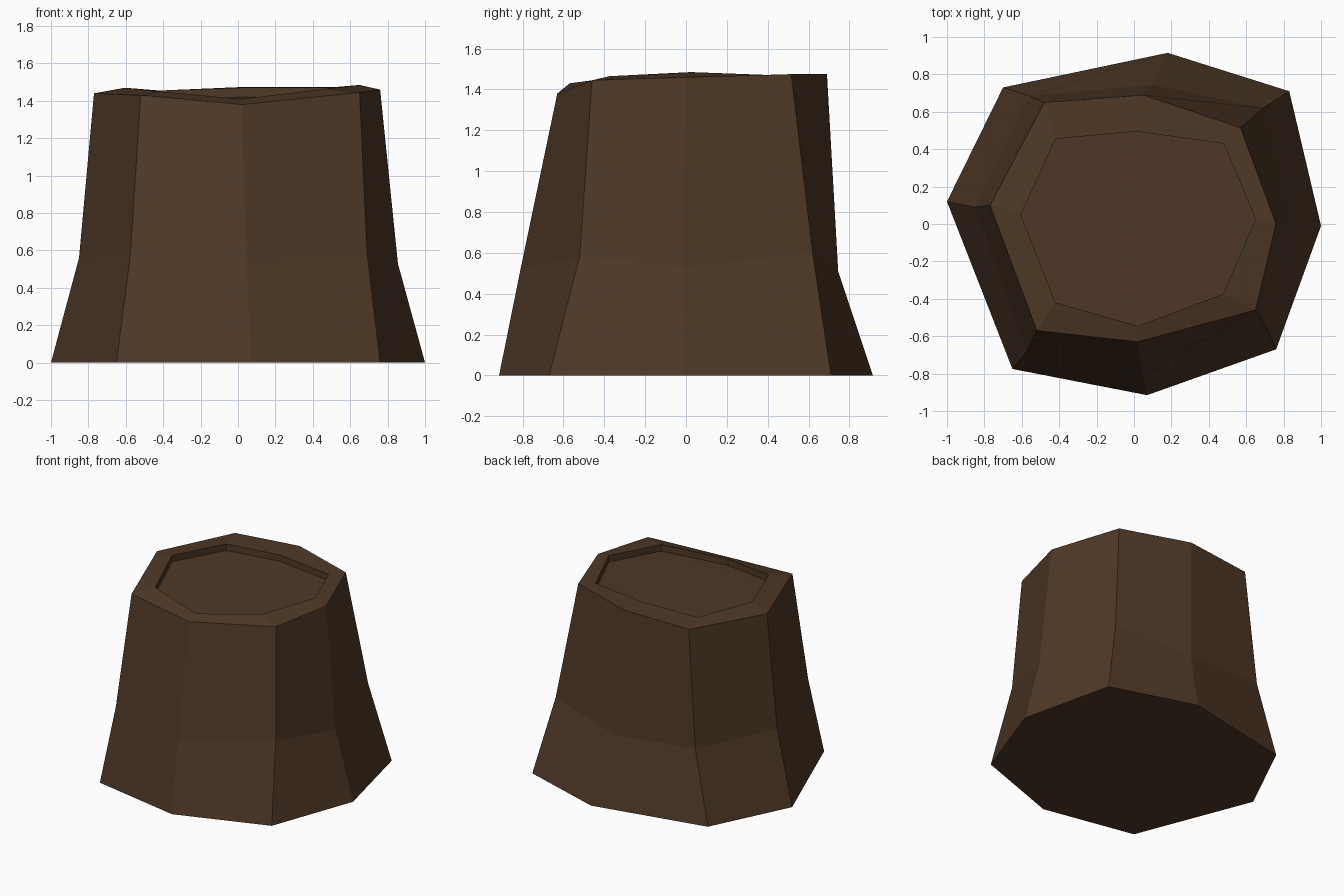
import bpy, bmesh

bark = bpy.data.materials.new("dark brown bark")
bark.diffuse_color = (0.078, 0.040, 0.0195, 1)

# Irregular eight-sided rings, each running anticlockwise from +x
base = [(1.0, -0.01, 0), (0.83, 0.71, 0), (0.18, 0.915, 0), (-0.70, 0.73, 0),
        (-1.0, 0.12, 0), (-0.65, -0.775, 0), (0.07, -0.915, 0), (0.76, -0.67, 0)]
waist = [(0.855, -0.02, 0.53), (0.69, 0.62, 0.60), (0.10, 0.745, 0.51), (-0.56, 0.685, 0.55),
         (-0.85, 0.09, 0.56), (-0.575, -0.685, 0.58), (0.045, -0.81, 0.52), (0.69, -0.52, 0.585)]
rim = [(0.76, 0.0, 1.46), (0.57, 0.515, 1.475), (0.05, 0.69, 1.475), (-0.48, 0.65, 1.45),
       (-0.77, 0.10, 1.44), (-0.52, -0.57, 1.43), (0.02, -0.63, 1.38), (0.65, -0.46, 1.445)]
lip = [(0.65, 0.025, 1.485), (0.48, 0.43, 1.47), (0.01, 0.495, 1.47), (-0.42, 0.455, 1.455),
       (-0.605, 0.05, 1.47), (-0.42, -0.42, 1.45), (0.02, -0.545, 1.41), (0.475, -0.375, 1.465)]
# Shallow sunken cut face
floor = [(x, y, z - 0.05) for x, y, z in lip]

bm = bmesh.new()
rings = [[bm.verts.new(p) for p in ring] for ring in (base, waist, rim, lip, floor)]
for a, b in zip(rings, rings[1:]):
    for i in range(8):
        j = (i + 1) % 8
        bm.faces.new((a[i], a[j], b[j], b[i]))
bm.faces.new(rings[0][::-1])
bm.faces.new(rings[-1])
bmesh.ops.recalc_face_normals(bm, faces=bm.faces)

mesh = bpy.data.meshes.new("tree_stump")
bm.to_mesh(mesh)
bm.free()
mesh.materials.append(bark)
stump = bpy.data.objects.new("tree_stump", mesh)
bpy.context.collection.objects.link(stump)
